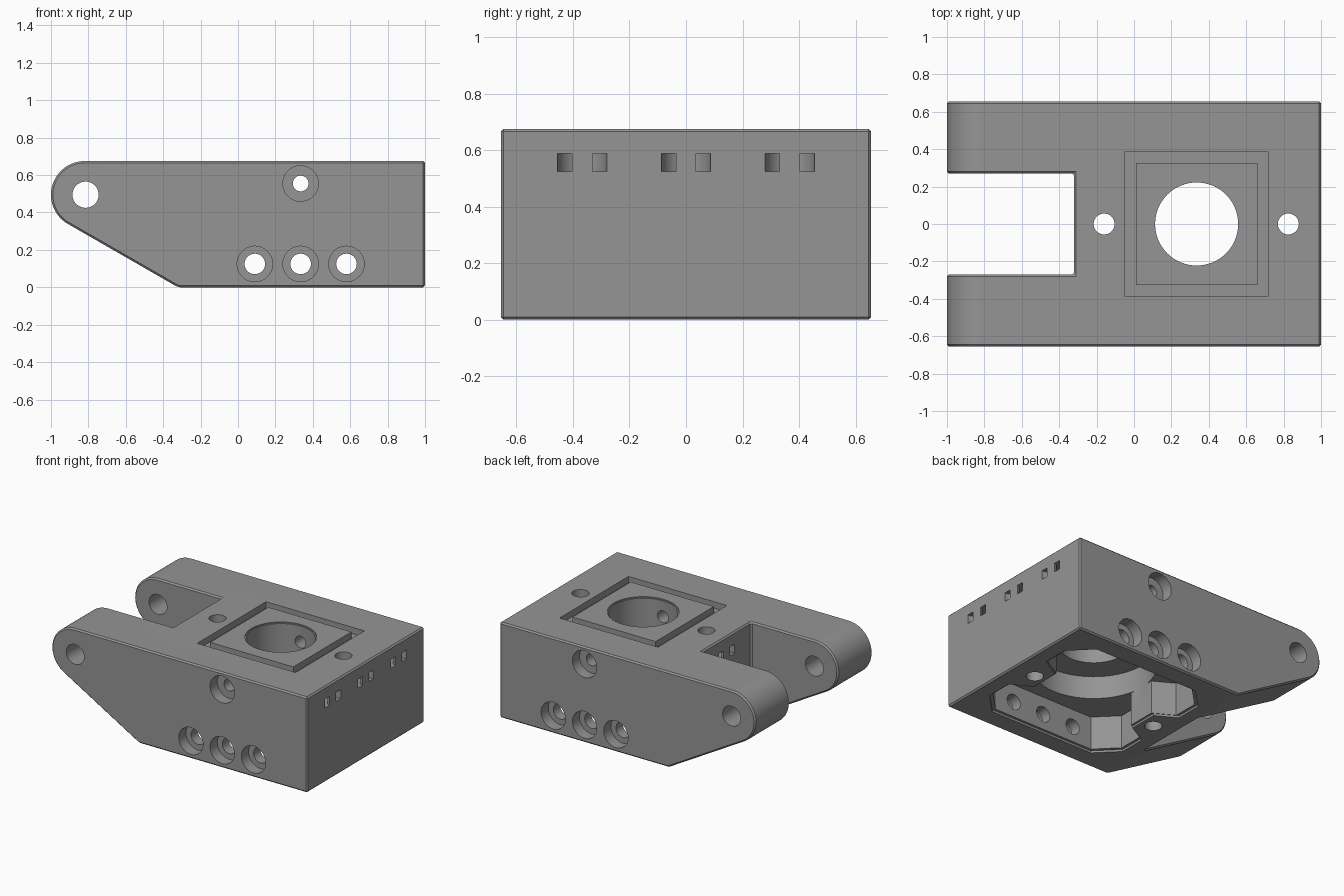
import bpy, bmesh, math
from math import cos, sin, pi

if "Cube" in bpy.data.objects:
    bpy.data.objects.remove(bpy.data.objects["Cube"])

CX = 0.335  # centre of the main bore
grey = bpy.data.materials.new("plain grey")
grey.diffuse_color = (0.30, 0.30, 0.30, 1)
grey.use_nodes = True
grey.node_tree.nodes["Principled BSDF"].inputs["Base Color"].default_value = grey.diffuse_color


def prism(name, pts, a, b, axis="z"):
    """Extrude a 2D outline from a to b along z (x,y outline) or y (x,z outline)."""
    place = (lambda p, h: (p[0], p[1], h)) if axis == "z" else (lambda p, h: (p[0], h, p[1]))
    bm = bmesh.new()
    low = [bm.verts.new(place(p, a)) for p in pts]
    high = [bm.verts.new(place(p, b)) for p in pts]
    bm.faces.new(low)
    bm.faces.new(high)
    n = len(pts)
    for i in range(n):
        j = (i + 1) % n
        bm.faces.new((low[i], low[j], high[j], high[i]))
    bmesh.ops.recalc_face_normals(bm, faces=bm.faces)
    me = bpy.data.meshes.new(name)
    bm.to_mesh(me)
    bm.free()
    ob = bpy.data.objects.new(name, me)
    bpy.context.collection.objects.link(ob)
    me.materials.append(grey)
    return ob


def arc(cx, cy, r, a0, a1, n):
    return [(cx + r * cos(a0 + (a1 - a0) * i / n), cy + r * sin(a0 + (a1 - a0) * i / n))
            for i in range(n + 1)]


def circle(cx, cy, r, n=48):
    return arc(cx, cy, r, 0, 2 * pi, n)[:-1]


def rect(x0, x1, y0, y1):
    return [(x0, y0), (x1, y0), (x1, y1), (x0, y1)]


def apply_mod(ob, mod):
    bpy.ops.object.select_all(action="DESELECT")
    bpy.context.view_layer.objects.active = ob
    ob.select_set(True)
    bpy.ops.object.modifier_apply(modifier=mod.name)


def cut(ob, cutter, op="DIFFERENCE"):
    mod = ob.modifiers.new("cut", "BOOLEAN")
    mod.operation, mod.solver, mod.object = op, "EXACT", cutter
    apply_mod(ob, mod)
    bpy.data.objects.remove(cutter, do_unlink=True)


# Block with two rounded hinge arms, then chamfered outer edges
outline = [(1, 0), (1, 0.675)] + arc(-0.82, 0.495, 0.18, pi / 2, math.radians(240.1), 28) + [(-0.32, 0)]
body = prism("bracket_body", outline, -0.655, 0.655, "y")
cut(body, prism("arm_gap", rect(-1.2, -0.32, -0.27, 0.27), -0.1, 0.8))
bev = body.modifiers.new("chamfer", "BEVEL")
bev.width, bev.segments, bev.limit_method, bev.angle_limit = 0.01, 1, "ANGLE", math.radians(25)
apply_mod(body, bev)

# Underside pocket with clipped corners and a boss at each end
c, x0, x1, y1 = 0.14, -0.20, 0.87, 0.50
half = [(x0 + c, -y1), (x1 - c, -y1), (x1, -y1 + c), (x1, -0.18), (x1 - 0.14, -0.10)]
left = [(x0 + 0.14, -0.10), (x0, -0.18), (x0, -y1 + c)]
pocket = half + [(x, -y) for x, y in reversed(half)] + [(x, -y) for x, y in reversed(left)] + left
cut(body, prism("pocket", pocket, -0.1, 0.25))

# Chamfered lip of the pocket
lip = [(CX + (x - CX) * 1.035, y * 1.035) for x, y in pocket]
cut(body, prism("lip", lip, -0.1, 0.015))

# Stepped round recess and the main bore with its chamfer
cut(body, prism("round_recess", circle(CX, 0, 0.40, 64), 0.2, 0.41))
cut(body, prism("main_bore", circle(CX, 0, 0.222, 64), 0.3, 0.8))
cut(body, prism("bore_rim", circle(CX, 0, 0.23, 64), 0.667, 0.8))

# Square groove around the bore
groove = prism("groove", rect(CX - 0.385, CX + 0.385, -0.385, 0.385), 0.63, 0.8)
cut(groove, prism("island", rect(CX - 0.325, CX + 0.325, -0.325, 0.325), 0.5, 0.9))
cut(body, groove)

# Vertical screw holes
for x in (-0.16, 0.825):
    cut(body, prism("screw_hole", circle(x, 0, 0.056, 32), -0.1, 0.8))

# Hinge pin hole and counterbored cross holes
cut(body, prism("pin_hole", circle(-0.815, 0.495, 0.07), -0.8, 0.8, "y"))
for x, z, r in ((0.09, 0.125, 0.055), (CX, 0.125, 0.055), (0.58, 0.125, 0.055), (CX, 0.555, 0.042)):
    cut(body, prism("cross_hole", circle(x, z, r, 32), -0.8, 0.8, "y"))
    for s in (-1, 1):
        cut(body, prism("counterbore", circle(x, z, 0.095, 40), s * 0.575, s * 0.8, "y"))

# Curved tie slots, three on the end wall and one in the arm gap
for x, y, s in ((1, -0.3675, 1), (1, 0, 1), (1, 0.3675, 1), (-0.32, 0, -1)):
    ring = ([(0.1, 0.0875)] + arc(0, 0, 0.0875, pi / 2, 1.5 * pi, 16) + [(0.1, -0.0875), (0.1, -0.036)]
            + arc(0, 0, 0.036, 1.5 * pi, pi / 2, 16) + [(0.1, 0.036)])
    cut(body, prism("tie_slot", [(x + s * u, y + v) for u, v in ring], 0.525, 0.588))

# Smooth the round walls, keep edges crisp
bpy.ops.object.select_all(action="DESELECT")
bpy.context.view_layer.objects.active = body
body.select_set(True)
bpy.ops.object.shade_smooth_by_angle(angle=math.radians(25))
